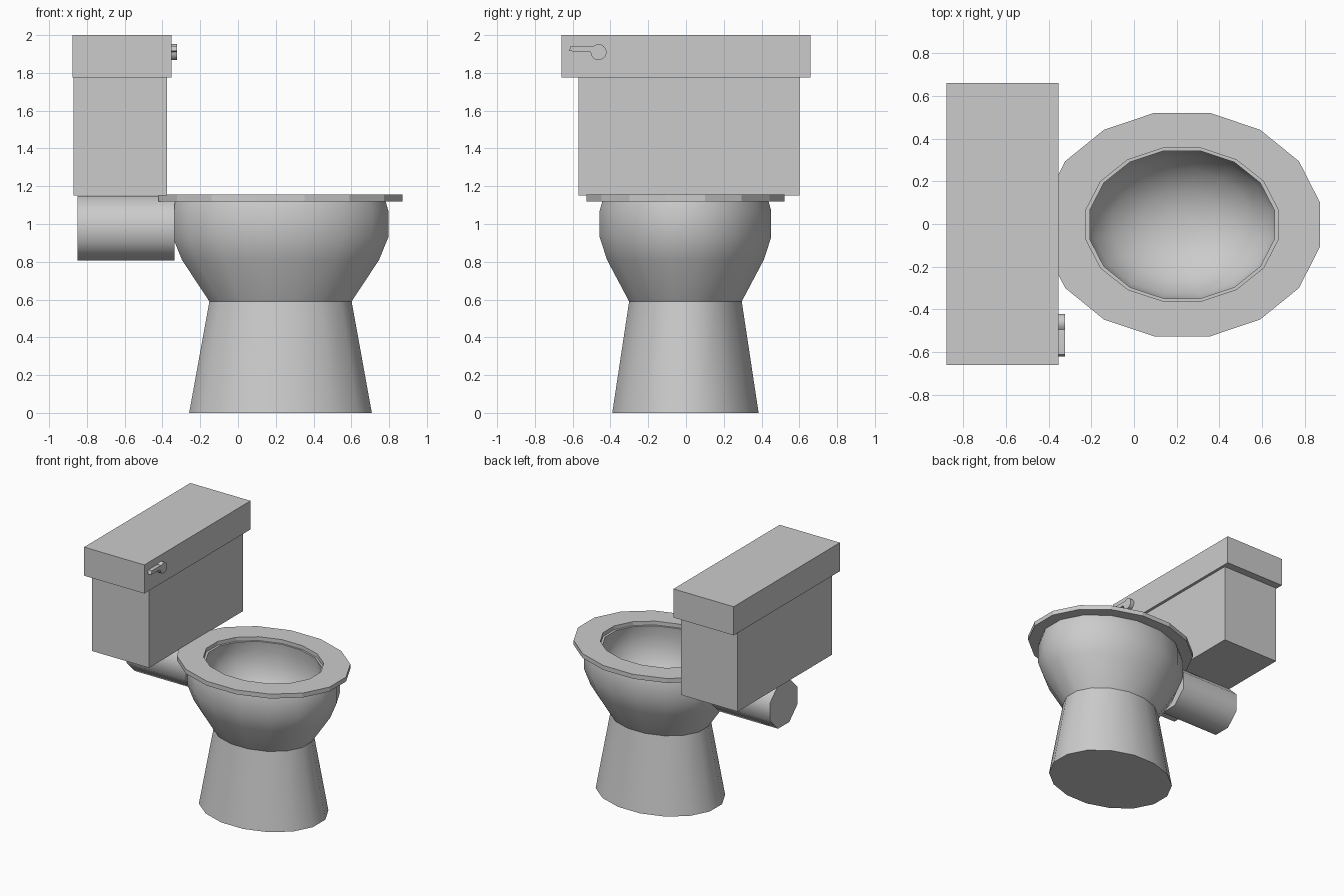
import bpy, bmesh, math

if "Cube" in bpy.data.objects:
    bpy.data.objects.remove(bpy.data.objects["Cube"])

CX, CY, N = 0.225, -0.003, 16


def finish(name, bm, smooth=None):
    bmesh.ops.recalc_face_normals(bm, faces=bm.faces)
    me = bpy.data.meshes.new(name)
    bm.to_mesh(me)
    bm.free()
    ob = bpy.data.objects.new(name, me)
    bpy.context.collection.objects.link(ob)
    if smooth:
        bpy.ops.object.select_all(action='DESELECT')
        bpy.context.view_layer.objects.active = ob
        ob.select_set(True)
        bpy.ops.object.shade_smooth_by_angle(angle=math.radians(smooth))
    return ob


def box(name, x, y, z):
    bm = bmesh.new()
    bmesh.ops.create_cube(bm, size=1)
    for v in bm.verts:
        v.co = [a[0] + (c + 0.5) * (a[1] - a[0]) for a, c in zip((x, y, z), v.co)]
    return finish(name, bm)


def oval_loft(name, rings, smooth=None, closed=False):
    """Stack 16-sided oval rings (rx, ry, z); rings form a loop, or get end caps."""
    bm = bmesh.new()
    loops = []
    for rx, ry, z in rings:
        loops.append([bm.verts.new((CX + rx * math.cos((i + .5) * math.tau / N),
                                    CY + ry * math.sin((i + .5) * math.tau / N), z))
                      for i in range(N)])
    pairs = list(zip(loops, loops[1:]))
    if closed:
        pairs.append((loops[-1], loops[0]))
    else:
        bm.faces.new(loops[0])
        bm.faces.new(loops[-1])
    for a, b in pairs:
        for i in range(N):
            j = (i + 1) % N
            bm.faces.new((a[i], a[j], b[j], b[i]))
    return finish(name, bm, smooth)


def prism_x(name, pts, x0, x1, smooth=None):
    """Extrude a (y, z) outline along x."""
    bm = bmesh.new()
    f = bm.faces.new([bm.verts.new((x0, y, z)) for y, z in pts])
    ext = bmesh.ops.extrude_face_region(bm, geom=[f])['geom']
    for v in ext:
        if isinstance(v, bmesh.types.BMVert):
            v.co.x = x1
    return finish(name, bm, smooth)


# pedestal
oval_loft("pedestal", [(0.493, 0.395, 0), (0.384, 0.304, 0.59)], 40)

# bowl: outer wall up, over the rim, and down the inner wall
outer = [(0.384, 0.304, 0.59), (0.532, 0.423, 0.81), (0.582, 0.463, 0.93),
         (0.582, 0.463, 1.07), (0.566, 0.447, 1.125)]
inner = [(0.44, 0.352, 1.125), (0.46, 0.36, 1.05), (0.455, 0.355, 0.96),
         (0.42, 0.33, 0.86), (0.33, 0.26, 0.76), (0.20, 0.16, 0.69), (0.07, 0.055, 0.665)]
oval_loft("bowl", outer + inner, 50)

# seat ring
oval_loft("seat", [(0.658, 0.534, 1.12), (0.658, 0.534, 1.155),
                   (0.458, 0.365, 1.155), (0.458, 0.365, 1.12)], closed=True)

# waste pipe, eight sided
prism_x("pipe", [(0.184 * math.cos((i + .5) * math.tau / 8),
                  0.978 + 0.184 * math.sin((i + .5) * math.tau / 8)) for i in range(8)],
        -0.85, -0.335, 50)

# tank and lid
box("tank", (-0.87, -0.375), (-0.57, 0.60), (1.15, 1.78))
box("tank_lid", (-0.877, -0.353), (-0.66, 0.66), (1.775, 2.0))

# flush lever: round hub with a handle
hub = [(-0.463 + 0.042 * math.cos(math.radians(a)), 1.91 + 0.042 * math.sin(math.radians(a)))
       for a in range(-180, 136, 21)]
handle = [(-0.515, 1.943), (-0.61, 1.943), (-0.62, 1.915), (-0.515, 1.912)]
prism_x("flush_lever", hub + handle, -0.36, -0.322, 35)
